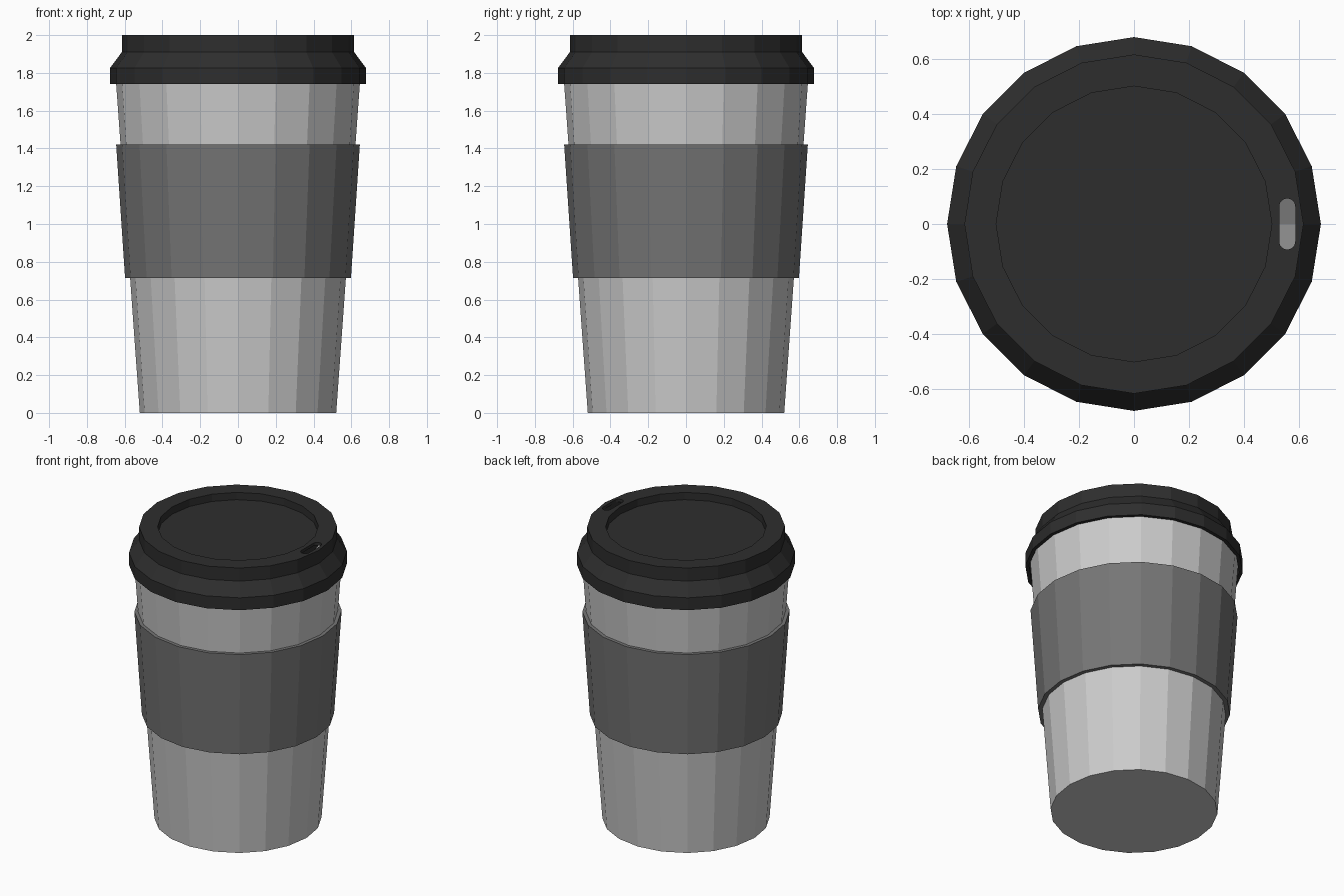
import bpy, bmesh
from math import cos, sin, pi

if "Cube" in bpy.data.objects:
    bpy.data.objects.remove(bpy.data.objects["Cube"])

SIDES = 20


def material(name, grey):
    mat = bpy.data.materials.new(name)
    mat.diffuse_color = (grey, grey, grey, 1)
    mat.use_nodes = True
    mat.node_tree.nodes["Principled BSDF"].inputs["Base Color"].default_value = mat.diffuse_color
    return mat


def finish(name, bm, mat=None):
    bmesh.ops.recalc_face_normals(bm, faces=bm.faces)
    mesh = bpy.data.meshes.new(name)
    bm.to_mesh(mesh)
    bm.free()
    obj = bpy.data.objects.new(name, mesh)
    bpy.context.collection.objects.link(obj)
    if mat:
        mesh.materials.append(mat)
    return obj


def lathe(name, profile, mat=None, closed=False):
    """Revolve (radius, z) points; open profiles are capped flat at both ends."""
    bm = bmesh.new()
    rings = [[bm.verts.new((r * cos(2 * pi * i / SIDES), r * sin(2 * pi * i / SIDES), z))
              for i in range(SIDES)] for r, z in profile]
    pairs = list(zip(rings, rings[1:]))
    if closed:
        pairs.append((rings[-1], rings[0]))
    for a, b in pairs:
        for i in range(SIDES):
            j = (i + 1) % SIDES
            bm.faces.new((a[i], a[j], b[j], b[i]))
    if not closed:
        bm.faces.new(rings[0])
        bm.faces.new(rings[-1])
    return finish(name, bm, mat)


# Hollow tapered cup
lathe("cup", [(0.52, 0), (0.65, 1.81), (0.63, 1.81), (0.502, 0.03)])

# Grip sleeve following the taper
lathe("sleeve", [(0.598, 0.714), (0.645, 1.42), (0.617, 1.42), (0.57, 0.714)],
      material("sleeve_grey", 0.18), closed=True)

# Thin-shelled lid with recessed top
lid = lathe("lid", [(0.5, 1.95), (0.5, 2.0), (0.615, 2.0), (0.615, 1.91),
                    (0.678, 1.825), (0.678, 1.74), (0.655, 1.74), (0.655, 1.818),
                    (0.595, 1.9), (0.595, 1.98), (0.518, 1.98), (0.518, 1.93)],
            material("lid_black", 0.027))

# Rounded slot cutter for the drinking hole
bm = bmesh.new()
outline = []
for end in (0, 1):
    for k in range(9):
        a = pi * (end + k / 8)
        outline.append(bm.verts.new((0.556 + 0.029 * cos(a),
                                     (0.064, -0.064)[end] + 0.029 * sin(a), 1.96)))
face = bm.faces.new(outline)
ext = bmesh.ops.extrude_face_region(bm, geom=[face])
bmesh.ops.translate(bm, vec=(0, 0, 0.1),
                    verts=[v for v in ext["geom"] if isinstance(v, bmesh.types.BMVert)])
cutter = finish("drink_slot_cutter", bm)
cutter.hide_render = True
cutter.hide_viewport = True

cut = lid.modifiers.new("drink_slot", 'BOOLEAN')
cut.operation = 'DIFFERENCE'
cut.solver = 'EXACT'
cut.object = cutter
